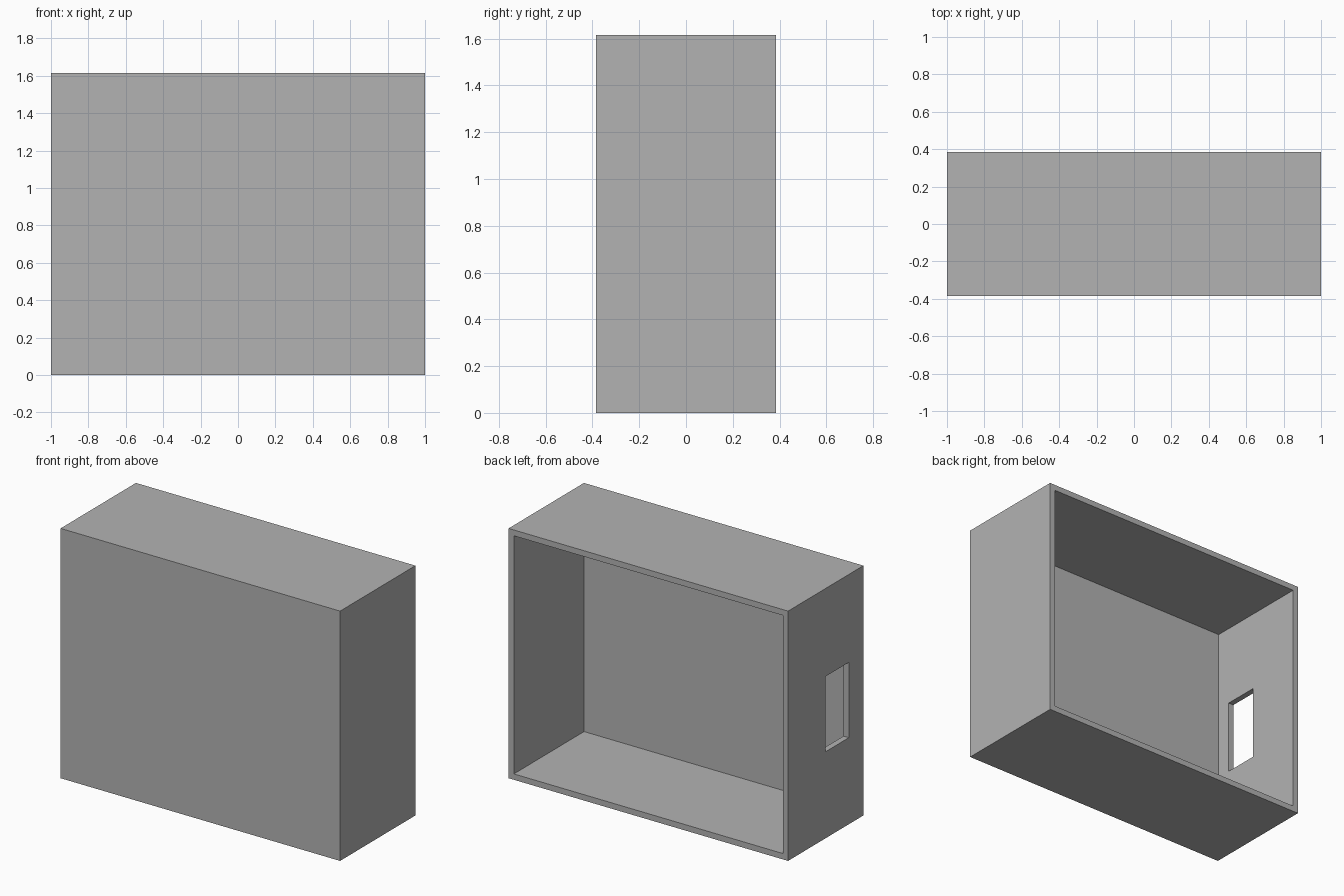
import bpy
from mathutils import Vector

default = bpy.data.objects.get("Cube")
if default:
    bpy.data.objects.remove(default, do_unlink=True)

WIDTH, DEPTH, HEIGHT = 2.0, 0.77, 1.616
WALL, FRONT = 0.038, 0.053

grey = bpy.data.materials.new("plain_grey")
grey.use_nodes = True
grey.diffuse_color = (0.45, 0.45, 0.45, 1)
grey.node_tree.nodes["Principled BSDF"].inputs["Base Color"].default_value = grey.diffuse_color


def block(name, low, high):
    """Axis-aligned box between two opposite corners."""
    low, high = Vector(low), Vector(high)
    bpy.ops.mesh.primitive_cube_add(size=1, location=(low + high) / 2)
    obj = bpy.context.object
    obj.name = name
    obj.scale = high - low
    bpy.ops.object.transform_apply(location=True, rotation=False, scale=True)
    obj.data.materials.append(grey)
    return obj


def cut(target, cutter):
    """Subtract the cutter from the target, then discard it."""
    cutter.hide_render = True
    mod = target.modifiers.new(cutter.name, "BOOLEAN")
    mod.operation = "DIFFERENCE"
    mod.solver = "EXACT"
    mod.object = cutter
    bpy.context.view_layer.objects.active = target
    bpy.ops.object.modifier_apply(modifier=mod.name)
    bpy.data.objects.remove(cutter, do_unlink=True)


# Outer shell
x, y = WIDTH / 2, DEPTH / 2
shell = block("box_shell", (-x, -y, 0), (x, y, HEIGHT))

# Hollow interior, open at the back
cut(shell, block("cavity_cutter", (-x + WALL, -y + FRONT, WALL),
                 (x - WALL, y + 0.1, HEIGHT - WALL)))

# Rectangular opening through one side wall
cut(shell, block("opening_cutter", (-x - 0.1, -0.236, 0.56),
                 (-x + 0.1, 0, 1.047)))
